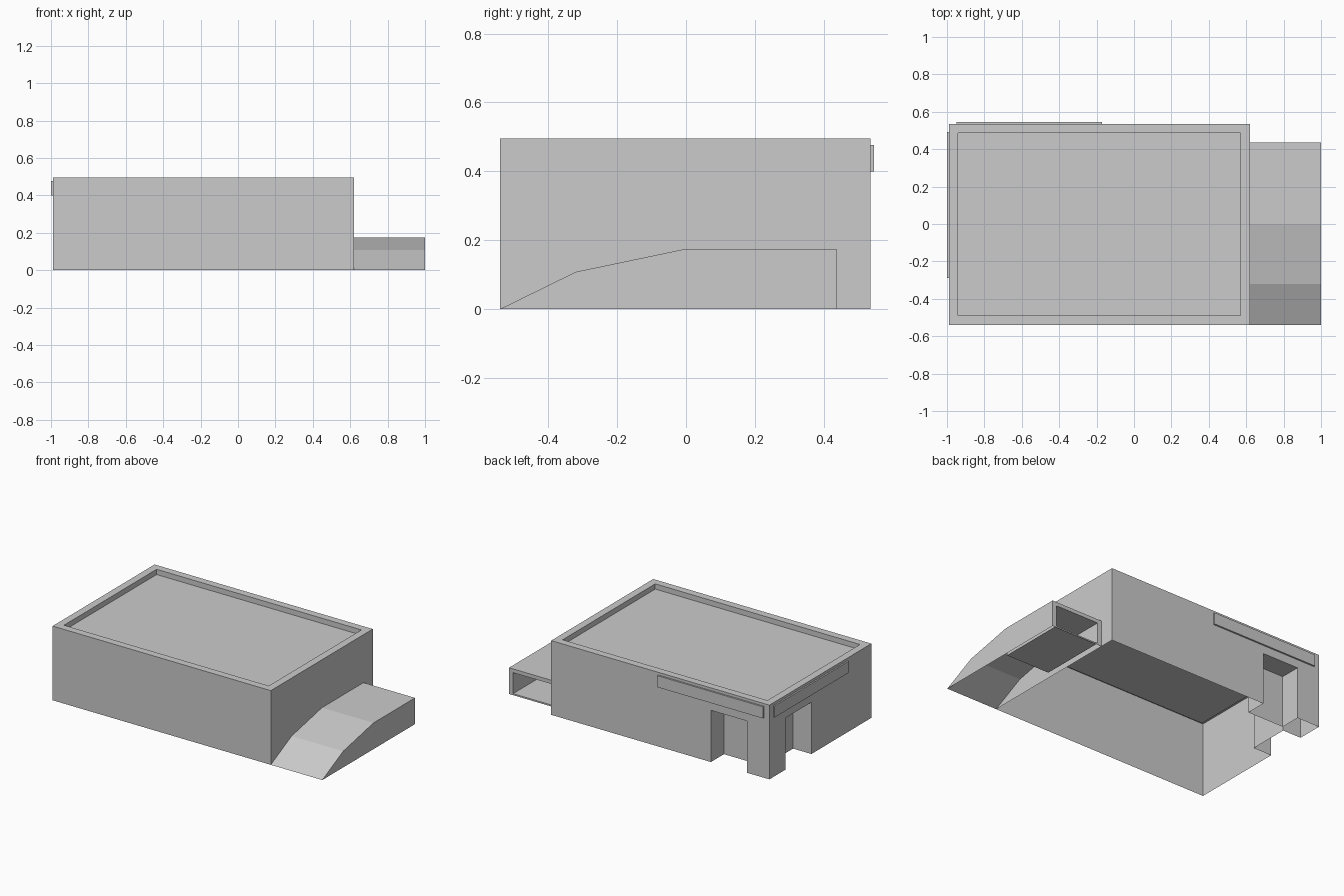
import bpy
import bmesh
from mathutils import Vector

if "Cube" in bpy.data.objects:
    bpy.data.objects.remove(bpy.data.objects["Cube"])


def add_object(name, bm):
    bmesh.ops.recalc_face_normals(bm, faces=bm.faces)
    mesh = bpy.data.meshes.new(name)
    bm.to_mesh(mesh)
    bm.free()
    ob = bpy.data.objects.new(name, mesh)
    bpy.context.collection.objects.link(ob)
    return ob


def box_bmesh(lo, hi):
    bm = bmesh.new()
    bmesh.ops.create_cube(bm, size=1)
    lo, hi = Vector(lo), Vector(hi)
    for v in bm.verts:
        v.co = (lo + hi) / 2 + v.co * (hi - lo)
    return bm


def box(name, lo, hi):
    return add_object(name, box_bmesh(lo, hi))


def carve(ob, cutters):
    """Cut the boxes out of ob and bake the result."""
    helpers = []
    for lo, hi in cutters:
        cutter = box("cutter", lo, hi)
        cutter.hide_render = True
        mod = ob.modifiers.new("cut", 'BOOLEAN')
        mod.operation, mod.solver, mod.object = 'DIFFERENCE', 'EXACT', cutter
        helpers.append(cutter)
    bpy.context.view_layer.update()
    mesh = bpy.data.meshes.new_from_object(
        ob.evaluated_get(bpy.context.evaluated_depsgraph_get()))
    ob.modifiers.clear()
    ob.data = mesh
    for cutter in helpers:
        bpy.data.objects.remove(cutter)


def remove_faces(ob, test):
    bm = bmesh.new()
    bm.from_mesh(ob.data)
    bmesh.ops.delete(bm, geom=[f for f in bm.faces if test(f)], context='FACES')
    bm.to_mesh(ob.data)
    bm.free()


def is_bottom(f):
    return all(abs(v.co.z) < 1e-4 for v in f.verts)


# Building shell with a sunken roof
bm = box_bmesh((-0.99, -0.54, 0), (0.62, 0.535, 0.495))
bm.normal_update()
roof = max(bm.faces, key=lambda f: f.calc_center_median().z)
bmesh.ops.inset_region(bm, faces=[roof], thickness=0.07)
inner = bmesh.ops.extrude_discrete_faces(bm, faces=[roof])["faces"][0]
bmesh.ops.translate(bm, verts=inner.verts, vec=(0, 0, -0.035))
building = add_object("building", bm)

# Two doorway recesses either side of the corner pillar
carve(building, [
    ((-0.824, 0.397, -0.1), (-0.558, 0.7, 0.345)),
    ((-1.2, 0.092, -0.1), (-0.855, 0.365, 0.345)),
])
remove_faces(building, is_bottom)

# Side ramp with a pocket open at the back
profile = [(-0.54, 0), (-0.32, 0.108), (0, 0.175), (0.437, 0.175), (0.437, 0)]
bm = bmesh.new()
side = bm.faces.new([bm.verts.new((0.62, y, z)) for y, z in profile])
ext = bmesh.ops.extrude_face_region(bm, geom=[side])["geom"]
bmesh.ops.translate(bm, vec=(0.38, 0, 0),
                    verts=[g for g in ext if isinstance(g, bmesh.types.BMVert)])
ramp = add_object("ramp", bm)
carve(ramp, [((0.65, -0.02, 0.01), (0.97, 0.6, 0.15))])
remove_faces(ramp, lambda f: is_bottom(f)
             or all(abs(v.co.x - 0.62) < 1e-4 for v in f.verts))

# Sign boards above the doorways
box("back_sign_board", (-0.95, 0.535, 0.40), (-0.17, 0.546, 0.477))
box("left_sign_board", (-1.0, -0.29, 0.40), (-0.99, 0.493, 0.477))
